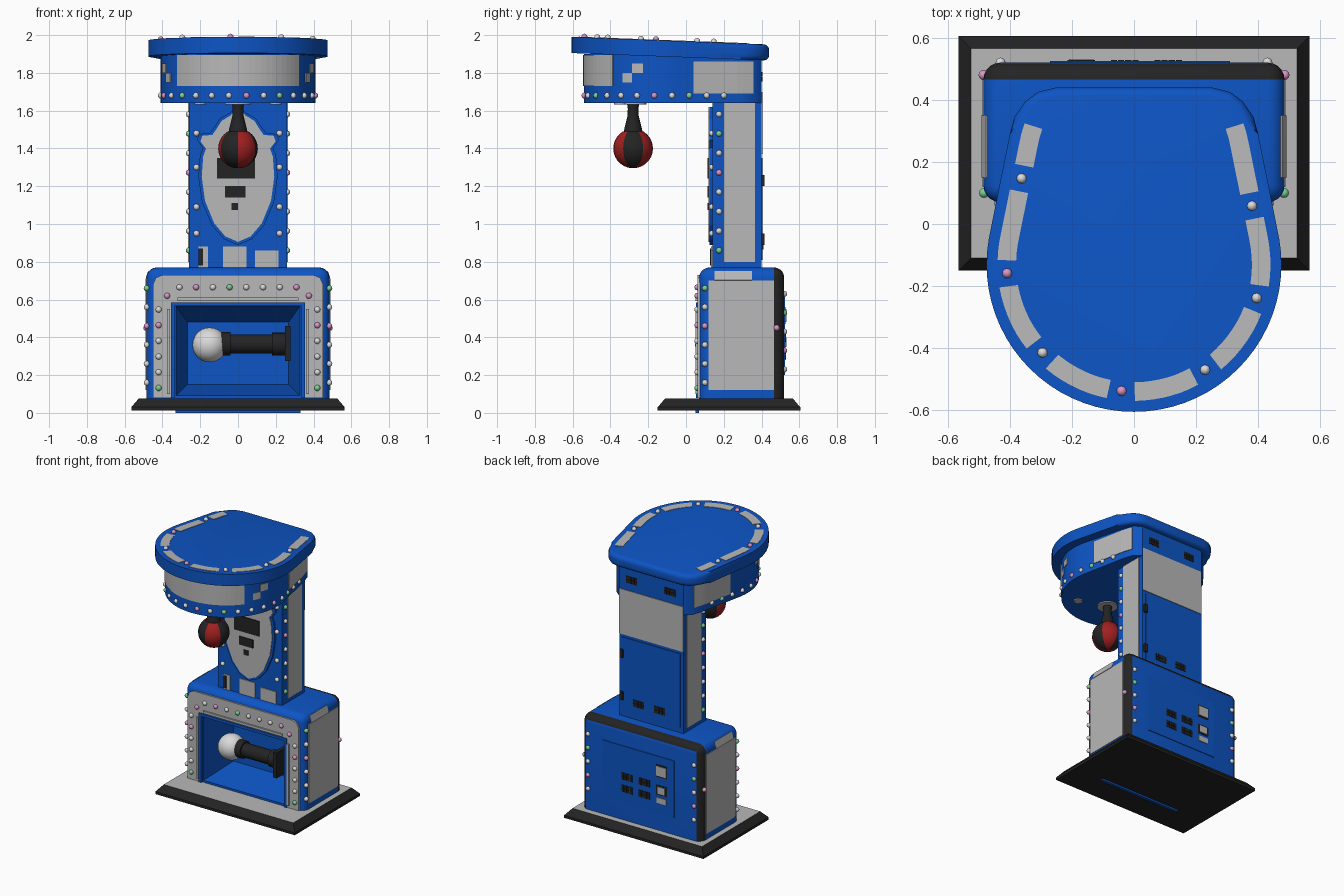
import bpy, bmesh, math
from mathutils import Matrix, Vector

if "Cube" in bpy.data.objects:
    bpy.data.objects.remove(bpy.data.objects["Cube"])


def material(name, rgb):
    m = bpy.data.materials.new(name)
    m.use_nodes = True
    m.diffuse_color = (*rgb, 1)
    m.node_tree.nodes["Principled BSDF"].inputs["Base Color"].default_value = (*rgb, 1)
    return m


blue = material("blue paint", (0.004, 0.09, 0.56))
grey = material("grey panel", (0.48, 0.48, 0.48))
black = material("black rubber", (0.017, 0.017, 0.017))
red = material("red leather", (0.36, 0.014, 0.014))
white = material("white lamp", (0.7, 0.7, 0.7))
pink = material("pink lamp", (0.7, 0.3, 0.58))
green = material("green lamp", (0.2, 0.62, 0.3))


def finish(name, bm, *mats, smooth=False):
    bmesh.ops.recalc_face_normals(bm, faces=bm.faces[:])
    me = bpy.data.meshes.new(name)
    bm.to_mesh(me)
    bm.free()
    ob = bpy.data.objects.new(name, me)
    bpy.context.collection.objects.link(ob)
    for m in mats:
        me.materials.append(m)
    if smooth:
        bpy.ops.object.select_all(action='DESELECT')
        ob.select_set(True)
        bpy.context.view_layer.objects.active = ob
        bpy.ops.object.shade_smooth_by_angle(angle=math.radians(35))
    return ob


def add_box(bm, x0, x1, y0, y1, z0, z1):
    mat = Matrix.Translation(((x0 + x1) / 2, (y0 + y1) / 2, (z0 + z1) / 2))
    mat = mat @ Matrix.Diagonal((x1 - x0, y1 - y0, z1 - z0, 1))
    return bmesh.ops.create_cube(bm, size=1, matrix=mat)["verts"]


def boxes(name, mat, *items):
    bm = bmesh.new()
    for b in items:
        add_box(bm, *b)
    return finish(name, bm, mat)


def prism(bm, pts, axis, lo, hi):
    place = (lambda p, h: (p[0], h, p[1])) if axis == "y" else (lambda p, h: (p[0], p[1], h))
    a, b = ([bm.verts.new(place(p, h)) for p in pts] for h in (lo, hi))
    bm.faces.new(a)
    bm.faces.new(b)
    for i in range(len(a)):
        j = (i + 1) % len(a)
        bm.faces.new((a[i], a[j], b[j], b[i]))
    return a, b


def mirrored(half):
    return half + [(-x, y) for x, y in reversed(half) if x]


def lathe(bm, profile, cx, cy, n=24):
    rings = [[bm.verts.new((cx + r * math.cos(2 * math.pi * i / n), cy + r * math.sin(2 * math.pi * i / n), z))
              for i in range(n)] for r, z in profile]
    for a, b in zip(rings, rings[1:]):
        for i in range(n):
            bm.faces.new((a[i], a[(i + 1) % n], b[(i + 1) % n], b[i]))
    bm.faces.new(rings[0])
    bm.faces.new(rings[-1])


lamps = {"white": [], "pink": [], "green": []}
PATTERN = ["white", "pink", "white", "green", "white", "white"]


def lamp(i, *pos):
    lamps[PATTERN[i % len(PATTERN)]].append(pos)


# floor plate with sloped black rim and grey top
bm = bmesh.new()
add_box(bm, -.565, .565, -.15, .605, .012, .03)
for v in add_box(bm, -.565, .565, -.15, .605, .03, .077):
    if v.co.z > .05:
        v.co.x -= math.copysign(.04, v.co.x)
        v.co.y -= math.copysign(.04, v.co.y - .2)
bm.normal_update()
for f in bm.faces:
    f.material_index = int(f.normal.z > .9 and f.calc_center_median().z > .07)
finish("floor_plate", bm, black, grey)
boxes("front_foot", blue, (-.33, .33, .05, .07, 0, .014))

# lower cabinet: rounded box with a tapering recess and black back edge
bm = bmesh.new()
add_box(bm, -.485, .485, .07, .52, .075, .77)
edges = [e for e in bm.edges if max(v.co.z for v in e.verts) > .1]
bmesh.ops.bevel(bm, geom=edges, offset=.055, segments=5, profile=.5, affect='EDGES')
cabinet = finish("lower_cabinet", bm, blue, black)
bm = bmesh.new()
for v in add_box(bm, -.335, .335, .04, .33, .085, .575):
    if v.co.y > .2:
        v.co.x *= .8
        v.co.z = .15 if v.co.z < .3 else .48
cutter = finish("recess_cutter", bm, blue)
cutter.hide_render = True
mod = cabinet.modifiers.new("recess", 'BOOLEAN')
mod.object = cutter
mod.operation = 'DIFFERENCE'
mod.solver = 'EXACT'
bpy.context.view_layer.objects.active = cabinet
bpy.ops.object.modifier_apply(modifier=mod.name)
bpy.data.objects.remove(cutter)
for p in cabinet.data.polygons:
    p.material_index = int(p.center.y > .47 and p.normal.y < .97)
bpy.ops.object.select_all(action='DESELECT')
cabinet.select_set(True)
bpy.ops.object.shade_smooth_by_angle(angle=math.radians(35))

# front frame, recess lip and trim bars
for name, mat, outer, w, top, y0 in (("front_frame", grey, [(.45, .08), (.45, .68), (.435, .715), (.40, .73)], .345, .58, .06),
                                     ("recess_lip", blue, [(.355, .08), (.355, .585)], .335, .565, .052)):
    bm = bmesh.new()
    ring = [(w, .08)] + outer
    prism(bm, ring + [(-x, z) for x, z in reversed(ring)] + [(-w, top), (w, top)], "y", y0, .075)
    finish(name, bm, mat)
boxes("trim_bars", grey, (-.32, .32, .05, .065, .592, .61), (-.375, -.36, .05, .065, .1, .55), (.36, .375, .05, .065, .1, .55))

# cabinet side panels with a patch leaning over the top edge
for s, side in ((1, "left"), (-1, "right")):
    boxes(side + "_cabinet_panel", grey, (s * .487 - .003, s * .487 + .003, .12, .465, .12, .70))
    patch = boxes(side + "_cabinet_patch", grey, (-.003, .003, .15, .35, -.025, .025))
    patch.location = (s * .481, 0, .726)
    patch.rotation_euler.y = -s * .3

# ball striker inside the recess
bm = bmesh.new()
bmesh.ops.create_uvsphere(bm, u_segments=24, v_segments=14, radius=.092, matrix=Matrix.Translation((-.15, .14, .36)))
finish("striker_ball", bm, white, smooth=True)
bm = bmesh.new()
for x0, x1, r in ((-.1, -.04, .062), (-.05, .19, .05), (.18, .255, .06)):
    bmesh.ops.create_cone(bm, cap_ends=True, segments=20, radius1=r, radius2=r, depth=x1 - x0,
                          matrix=Matrix.Translation(((x0 + x1) / 2, .14, .365)) @ Matrix.Rotation(math.pi / 2, 4, 'Y'))
add_box(bm, .25, .278, .05, .23, .275, .46)
finish("striker_arm", bm, black, smooth=True)

# column with side, back and front panels
boxes("column", blue, (-.26, .26, .14, .40, .76, 1.65))
for s, side in ((1, "left"), (-1, "right")):
    boxes(side + "_column_panel", grey, (s * .262 - .003, s * .262 + .003, .20, .365, .80, 1.64))
boxes("back_poster", grey, (-.258, .258, .398, .405, 1.37, 1.70))
boxes("back_doors", blue, (-.235, .235, .398, .405, .81, 1.35), (-.27, .31, .515, .525, .2, .62))
boxes("door_hinges", black, (.225, .25, .40, .415, 1.2, 1.26), (.225, .25, .40, .415, .89, .95))
boxes("column_cards", grey, (-.08, .045, .133, .142, .77, .88), (.09, .215, .133, .142, .77, .86), (-.21, -.16, .133, .142, .77, .88))
boxes("card_slot", black, (-.208, -.185, .128, .135, .78, .87))

# back vents made of small slots, and socket plates
bm = bmesh.new()
for x, y, z in ((.10, .405, .89), (-.07, .405, .89), (.16, .4, 1.78), (-.15, .4, 1.78),
                (.11, .525, .40), (-.03, .525, .40), (.11, .525, .31), (-.03, .525, .31)):
    for i in range(4):
        for dz in (-.013, .013):
            cx = x + (i - 1.5) * .023
            add_box(bm, cx - .01, cx + .01, y - .004, y + .004, z + dz - .012, z + dz + .012)
finish("back_vents", bm, black)
boxes("socket_surround", black, (-.215, -.125, .52, .528, .34, .41), (-.215, -.125, .52, .528, .47, .56))
boxes("socket_plates", grey, (-.21, -.13, .52, .532, .48, .55), (-.2, -.14, .52, .532, .35, .4), (-.21, -.13, .52, .53, .28, .32))

# shield on the column with its score displays
half = [(0, .90), (.07, .93), (.13, 1.0), (.18, 1.12), (.198, 1.25), (.19, 1.36), (.175, 1.40), (.205, 1.44),
        (.195, 1.47), (.14, 1.475), (.115, 1.51), (.09, 1.55), (.04, 1.58), (0, 1.62)]
for name, mat, k, y in (("shield_border", blue, 1.06, .125), ("shield_face", grey, .97, .12)):
    bm = bmesh.new()
    prism(bm, mirrored([(x * k, 1.26 + (z - 1.26) * (k + 1) / 2) for x, z in half[:-1]] + [(0, half[-1][1])])
          , "y", y, .145)
    finish(name, bm, mat)
boxes("score_displays", black, (-.11, .09, .113, .121, 1.24, 1.35), (-.07, .04, .113, .121, 1.14, 1.20),
      (-.035, 0, .113, .121, 1.075, 1.11))


# plan outline: round front, tapering sides, closed by tail corner points
def outline(r, tail, n=20):
    arc = [math.radians(-90 + 100 * i / n) for i in range(n + 1)]
    return [(r * math.cos(a) if i else 0, -.13 + r * math.sin(a)) for i, a in enumerate(arc)] + tail


head_half = outline(.41, [(.335, .28), (.31, .36), (.26, .40)])
lid_half = outline(.475, [(.4, .29), (.385, .345), (.35, .395), (.31, .425), (.25, .44)])


def along(s):
    # point and outward normal at a signed distance from the front centre
    left, sign = abs(s), (1 if s >= 0 else -1)
    for a, b in zip(head_half, head_half[1:]):
        a, b = Vector(a), Vector(b)
        step = (b - a).length
        if left <= step or b.y >= .40:
            break
        left -= step
    d = (b - a) / step
    p = a + d * left
    return Vector((sign * p.x, p.y)), Vector((sign * d.y, -d.x))


def strip(bm, s0, s1, section):
    n = max(2, round((s1 - s0) / .03))
    rows = [[bm.verts.new(c) for c in section(*along(s0 + (s1 - s0) * i / n))] for i in range(n + 1)]
    for a, b in zip(rows, rows[1:]):
        for i in range(4):
            bm.faces.new((a[i], a[(i + 1) % 4], b[(i + 1) % 4], b[i]))
    bm.faces.new(rows[0])
    bm.faces.new(rows[-1])


def lid_z(y):
    return 1.99 - .038 * (y + .605)


# head
bm = bmesh.new()
prism(bm, mirrored(head_half), "z", 1.64, 1.90)
finish("head", bm, blue, smooth=True)
bm = bmesh.new()
for s0, s1, z0, z1 in ((-.367, .367, 1.73, 1.895), (.43, .485, 1.75, 1.80), (-.485, -.43, 1.75, 1.80),
                       (.485, .545, 1.80, 1.85), (-.545, -.485, 1.80, 1.85), (.815, 1.14, 1.69, 1.86), (-1.14, -.815, 1.69, 1.86)):
    strip(bm, s0, s1, lambda p, n: [(*(p + n * o), z) for o, z in ((-.002, z0), (.004, z0), (.004, z1), (-.002, z1))])
finish("head_panels", bm, grey)

# sloping lid with rounded rim
bm = bmesh.new()
lo, hi = prism(bm, mirrored(lid_half), "z", 1.905, 1.99)
rim = [e for e in bm.edges if abs(e.verts[0].co.z - e.verts[1].co.z) < .01]
bmesh.ops.bevel(bm, geom=rim, offset=.028, segments=4, profile=.5, affect='EDGES')
for v in bm.verts:
    v.co.z += lid_z(v.co.y) - 1.99
finish("lid", bm, blue, smooth=True)
stops = [-1.14, -.925, -.615, -.329, -.04, .243, .534, .835, 1.14]
bm = bmesh.new()
for a, b in zip(stops, stops[1:]):
    strip(bm, a + .042, b - .042, lambda p, n: [(*(p + n * o), lid_z((p + n * o).y) + h)
                                              for o, h in ((-.03, -.002), (.03, -.002), (.03, .003), (-.03, .003))])
finish("lid_panels", bm, grey)

# punching bag in six coloured segments, neck and mount
bm = bmesh.new()
lathe(bm, [(.105 * math.sin(math.radians(t)), 1.40 - .105 * math.cos(math.radians(t))) for t in range(4, 160, 12)], 0, -.28)
for f in bm.faces:
    c = f.calc_center_median()
    f.material_index = int(((math.degrees(math.atan2(c.y + .28, c.x)) + 30) // 60) % 2)
finish("bag", bm, black, red, smooth=True)
bm = bmesh.new()
lathe(bm, [(.05, 1.487), (.043, 1.52), (.03, 1.57), (.028, 1.61), (.034, 1.65)], 0, -.28)
finish("bag_neck", bm, black, smooth=True)
bm = bmesh.new()
for x, y, r in ((0, -.28, .07), (.2, -.35, .03), (-.2, -.35, .03)):
    lathe(bm, [(r, 1.632), (r, 1.645)], x, y)
finish("head_underside_discs", bm, grey)

# lamps: head ring, lid, cabinet and column
for k in range(-11, 11):
    p, n = along(.045 + .0935 * k)
    lamp(k + 1, p.x, p.y, 1.68)
for i, s in enumerate(stops[1:-1]):
    p, n = along(s)
    lamp(1 if i in (1, 3) else 0, p.x, p.y, lid_z(p.y) + .004)
for i in range(8):
    lamp(i, -.31 + .0885 * i, .06, .665)
for s in (-1, 1):
    lamp(1, s * .375, .06, .62)
    lamp(1, s * .485, .48, .45)
    for i in range(6):
        lamp(i + 3, s * .42, .06, .132 + .083 * i)
        lamp(i + 4, s * .483, .10, .16 + .1 * i)
    for i in range(5):
        lamp(i, s * .43, .52, .23 + .1 * i)
    for i in range(8):
        lamp(i + 3, s * .26, .175, .86 + .103 * i)
    for i, z in enumerate((.95, 1.09, 1.30, 1.48)):
        lamp(0, s * .22, .138, z)
for mat, (colour, places) in zip((white, pink, green), lamps.items()):
    bm = bmesh.new()
    for p in places:
        bmesh.ops.create_uvsphere(bm, u_segments=12, v_segments=8, radius=.016, matrix=Matrix.Translation(p))
    finish(colour + "_lamps", bm, mat, smooth=True)
